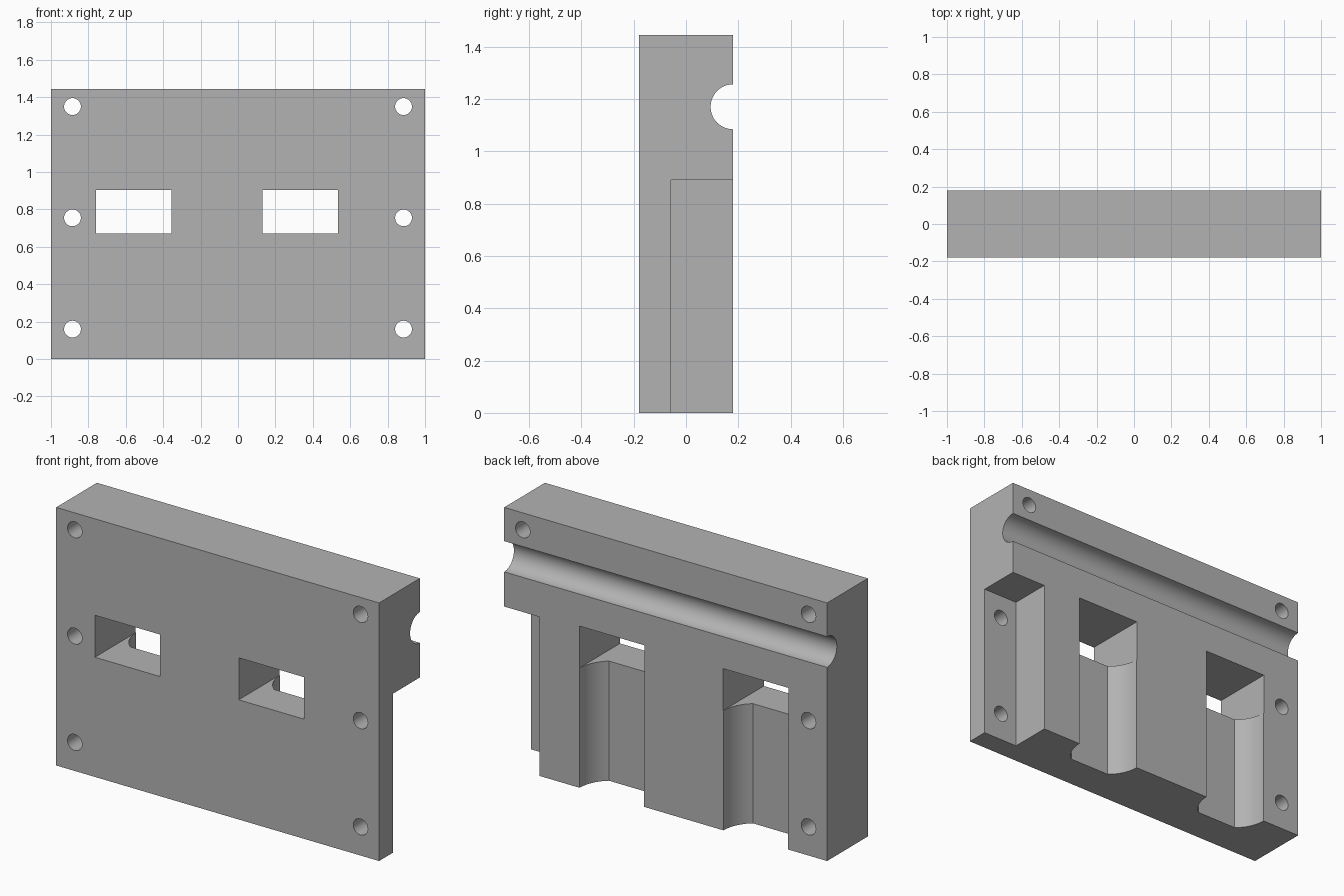
import bpy, bmesh
from math import sin, cos, pi, radians, acos
from mathutils import Vector

if "Cube" in bpy.data.objects:
    bpy.data.objects.remove(bpy.data.objects["Cube"])

BACK, TOP = 0.18, 1.445      # half depth and height of the block
OVER = 0.1                   # how far cutters reach past the surface

grey = bpy.data.materials.new("plain grey")
grey.use_nodes = True
colour = (0.45, 0.45, 0.45, 1)
grey.diffuse_color = colour
grey.node_tree.nodes["Principled BSDF"].inputs["Base Color"].default_value = colour


def prism(name, profile, sweep):
    """Closed solid made by sweeping a flat outline along a vector."""
    bm = bmesh.new()
    face = bm.faces.new([bm.verts.new(p) for p in profile])
    out = bmesh.ops.extrude_face_region(bm, geom=[face])["geom"]
    verts = [g for g in out if isinstance(g, bmesh.types.BMVert)]
    bmesh.ops.translate(bm, verts=verts, vec=Vector(sweep))
    bmesh.ops.recalc_face_normals(bm, faces=bm.faces)
    mesh = bpy.data.meshes.new(name)
    bm.to_mesh(mesh)
    bm.free()
    mesh.materials.append(grey)
    obj = bpy.data.objects.new(name, mesh)
    bpy.context.collection.objects.link(obj)
    return obj


def box(name, x0, x1, y0, y1, z0, z1):
    outline = [(x0, y0, z0), (x1, y0, z0), (x1, y1, z0), (x0, y1, z0)]
    return prism(name, outline, (0, 0, z1 - z0))


def circle(radius, count):
    return [(radius * cos(2 * pi * i / count), radius * sin(2 * pi * i / count))
            for i in range(count)]


# Main block
block = box("mounting_block", -1, 1, -BACK, BACK, 0, TOP)
cutters = []

# Recessed lower corner on the left end
cutters.append(box("corner_cutter", 0.78, 1 + OVER, -0.057, BACK + OVER, -OVER, 0.89))

# Round groove across the back
groove = [(-1 - OVER, BACK + a, 1.17 + b) for a, b in circle(0.086, 48)]
cutters.append(prism("groove_cutter", groove, (2 + 2 * OVER, 0, 0)))

# Screw holes in both side columns
for x in (-0.885, 0.885):
    for z in (0.16, 0.755, 1.35):
        hole = [(x + a, -BACK - OVER, z + b) for a, b in circle(0.045, 32)]
        cutters.append(prism("hole_cutter", hole, (0, 2 * (BACK + OVER), 0)))

# Two windows, each with a flat-bottomed round channel running down the back
R, DEPTH = 0.2, 0.155
stop = acos(DEPTH / R)
for x in (-0.558, 0.333):
    half = 0.202
    cutters.append(box("window_cutter", x - half, x + half,
                       -BACK - OVER, BACK + OVER, 0.67, 0.905))
    steps = 14
    arc = [pi / 2 - (pi / 2 - stop) * i / steps for i in range(steps + 1)]
    side = [(R * sin(t), BACK - R * cos(t)) for t in arc]
    side.insert(0, (R, BACK + OVER))
    outline = [(x + a, b, -OVER) for a, b in side]
    outline += [(x - a, b, -OVER) for a, b in reversed(side)]
    cutters.append(prism("channel_cutter", outline, (0, 0, 0.8 + OVER)))

# Cut everything out of the block
bpy.context.view_layer.objects.active = block
for cutter in cutters:
    cutter.hide_render = True
    mod = block.modifiers.new("cut", 'BOOLEAN')
    mod.operation = 'DIFFERENCE'
    mod.solver = 'EXACT'
    mod.object = cutter
    bpy.ops.object.modifier_apply(modifier=mod.name)
    bpy.data.objects.remove(cutter)

# Smooth curves, sharp edges
bpy.ops.object.select_all(action='DESELECT')
block.select_set(True)
bpy.ops.object.shade_smooth_by_angle(angle=radians(25))
